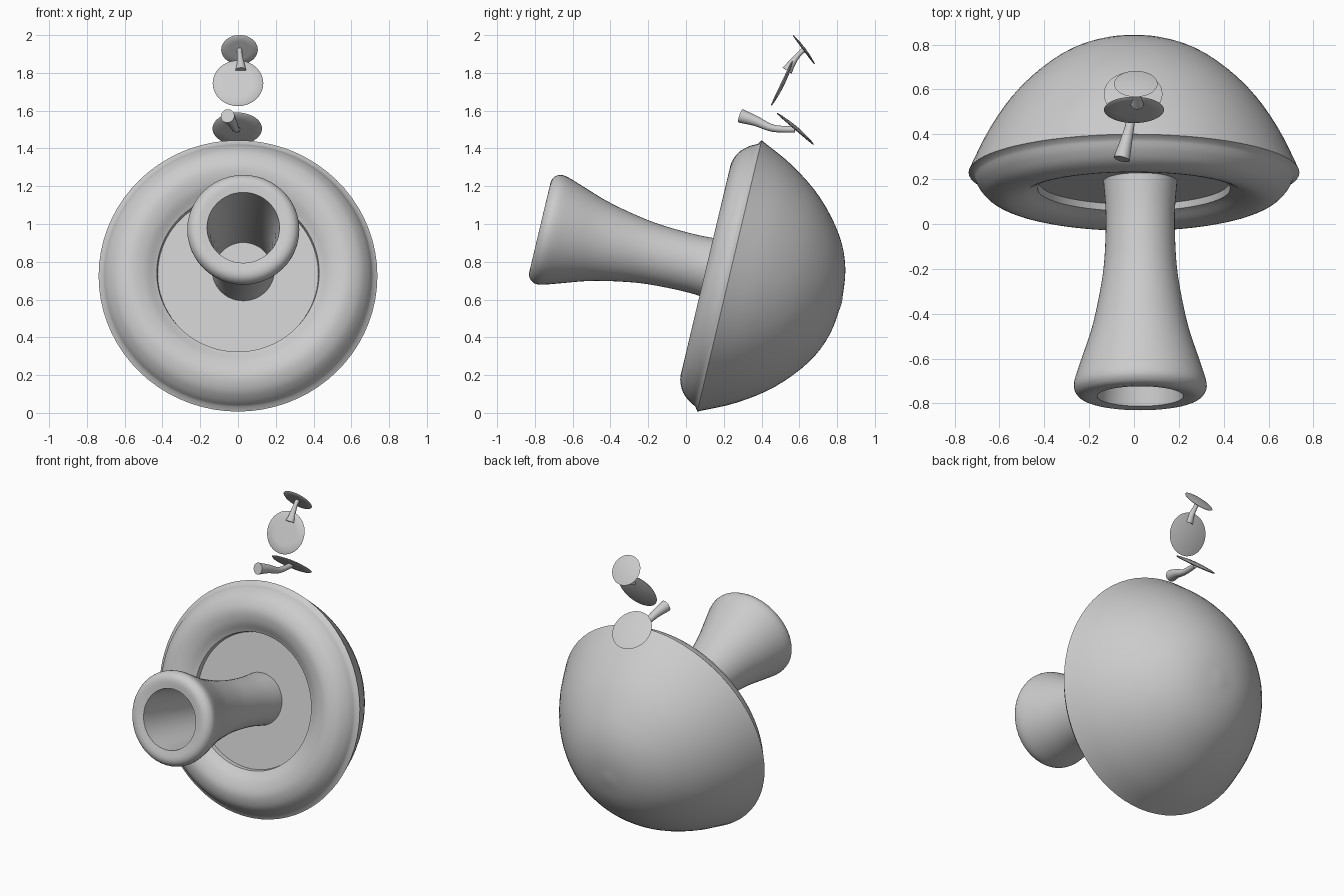
import bpy, bmesh, math
from mathutils import Vector, Matrix

cube = bpy.data.objects.get("Cube")
if cube:
    bpy.data.objects.remove(cube, do_unlink=True)

grey = bpy.data.materials.new("plain_grey")
grey.use_nodes = True
grey.diffuse_color = (0.6, 0.6, 0.6, 1)
grey.node_tree.nodes["Principled BSDF"].inputs["Base Color"].default_value = (0.6, 0.6, 0.6, 1)


def smooth_path(points, steps=4):
    """Catmull-Rom curve through the points."""
    pts = [Vector(p) for p in points]
    pts = [2 * pts[0] - pts[1]] + pts + [2 * pts[-1] - pts[-2]]
    out = []
    for a, b, c, d in zip(pts, pts[1:], pts[2:], pts[3:]):
        for i in range(steps):
            t = i / steps
            out.append(0.5 * (2 * b + (c - a) * t + (2 * a - 5 * b + 4 * c - d) * t**2
                              + (3 * b - a - 3 * c + d) * t**3))
    return out + [pts[-2]]


def finish(bm, name, matrix=Matrix(), angle=40):
    bmesh.ops.remove_doubles(bm, verts=bm.verts, dist=1e-5)
    bmesh.ops.recalc_face_normals(bm, faces=bm.faces)
    mesh = bpy.data.meshes.new(name)
    bm.to_mesh(mesh)
    bm.free()
    mesh.materials.append(grey)
    obj = bpy.data.objects.new(name, mesh)
    bpy.context.collection.objects.link(obj)
    obj.matrix_world = matrix
    bpy.ops.object.select_all(action='DESELECT')
    obj.select_set(True)
    bpy.context.view_layer.objects.active = obj
    bpy.ops.object.shade_smooth_by_angle(angle=math.radians(angle))
    return obj


def lathe(name, profile, centre, axis, sides=64, closed=False):
    """Turn (height, radius) points around an axis."""
    bm = bmesh.new()
    verts = [bm.verts.new((p[1], 0, p[0])) for p in profile]
    edges = [bm.edges.new(e) for e in zip(verts, verts[1:])]
    if closed:
        edges.append(bm.edges.new((verts[-1], verts[0])))
    bmesh.ops.spin(bm, geom=verts + edges, cent=(0, 0, 0), axis=(0, 0, 1),
                   angle=math.tau, steps=sides, use_duplicate=False)
    turn = Vector(axis).to_track_quat('Z', 'Y').to_matrix().to_4x4()
    return finish(bm, name, Matrix.Translation(centre) @ turn)


def tapered_stem(name, path, sides=20):
    """Round tube through (x, y, z, radius) points, closed at both ends."""
    pts = smooth_path(path)
    bm = bmesh.new()
    rings = []
    for i, p in enumerate(pts):
        way = (pts[min(i + 1, len(pts) - 1)] - pts[max(i - 1, 0)]).to_3d()
        side = way.cross(Vector((1, 0, 0))).normalized()
        up = side.cross(way).normalized()
        rings.append([bm.verts.new(p.to_3d() + p[3] * (side * math.cos(a) + up * math.sin(a)))
                      for a in (math.tau * k / sides for k in range(sides))])
    for r, s in zip(rings, rings[1:]):
        for k in range(sides):
            j = (k + 1) % sides
            bm.faces.new((r[k], r[j], s[j], s[k]))
    bm.faces.new(rings[0])
    bm.faces.new(rings[-1])
    return finish(bm, name)


# Large tilted cap: dome, rolled lip, stepped underside
axis = Vector((0, 0.973, -0.231))
rim = Vector((0, 0.23, 0.725))
dome = smooth_path([(0.612, 0), (0.588, 0.18), (0.515, 0.345), (0.37, 0.515),
                    (0.19, 0.645), (0, 0.738)])
lip = smooth_path([(-0.015, 0.715), (-0.06, 0.69), (-0.105, 0.645), (-0.13, 0.575),
                   (-0.115, 0.5), (-0.08, 0.44)])
floor = [(-0.075, 0.43), (-0.045, 0.425), (-0.045, 0)]
lathe("cap", dome + lip + floor, rim, axis, 72)

# Hollow flared stem
outside = smooth_path([(-0.04, 0.165), (-0.2, 0.154), (-0.4, 0.16), (-0.55, 0.18),
                       (-0.72, 0.217), (-0.87, 0.266), (-0.97, 0.296),
                       (-1.015, 0.285), (-1.035, 0.25), (-1.03, 0.192)])
inside = [(-0.85, 0.172), (-0.6, 0.155), (-0.3, 0.147), (-0.04, 0.153)]
lathe("stem", outside + inside, rim + Vector((0.028, 0.004, 0.018)), axis, 48, True)

# Small floating caps: name, centre, facing, radius
small_caps = [("lower_small_cap", (-0.004, 0.58, 1.505), (0, 0.65, 0.76), 0.131),
              ("middle_small_cap", (0, 0.51, 1.745), (0, 0.9, -0.43), 0.134),
              ("upper_small_cap", (0.008, 0.625, 1.923), (0, 0.8, 0.6), 0.097)]
for name, centre, facing, radius in small_caps:
    shape = [(0.1, 0), (0.085, 0.4), (0.04, 0.8), (0, 1), (-0.04, 0.95), (-0.05, 0.6), (-0.05, 0)]
    lathe(name, [(h * radius, r * radius) for h, r in shape], centre, facing, 40)

# Small flared stems
tapered_stem("lower_small_stem", [(-0.055, 0.29, 1.572, 0.037), (-0.035, 0.37, 1.545, 0.027),
                                  (-0.015, 0.46, 1.507, 0.019), (-0.005, 0.575, 1.5, 0.017)])
tapered_stem("upper_small_stem", [(0.015, 0.535, 1.812, 0.029), (0.014, 0.56, 1.85, 0.02),
                                  (0.01, 0.59, 1.89, 0.014), (0.008, 0.622, 1.922, 0.014)])
